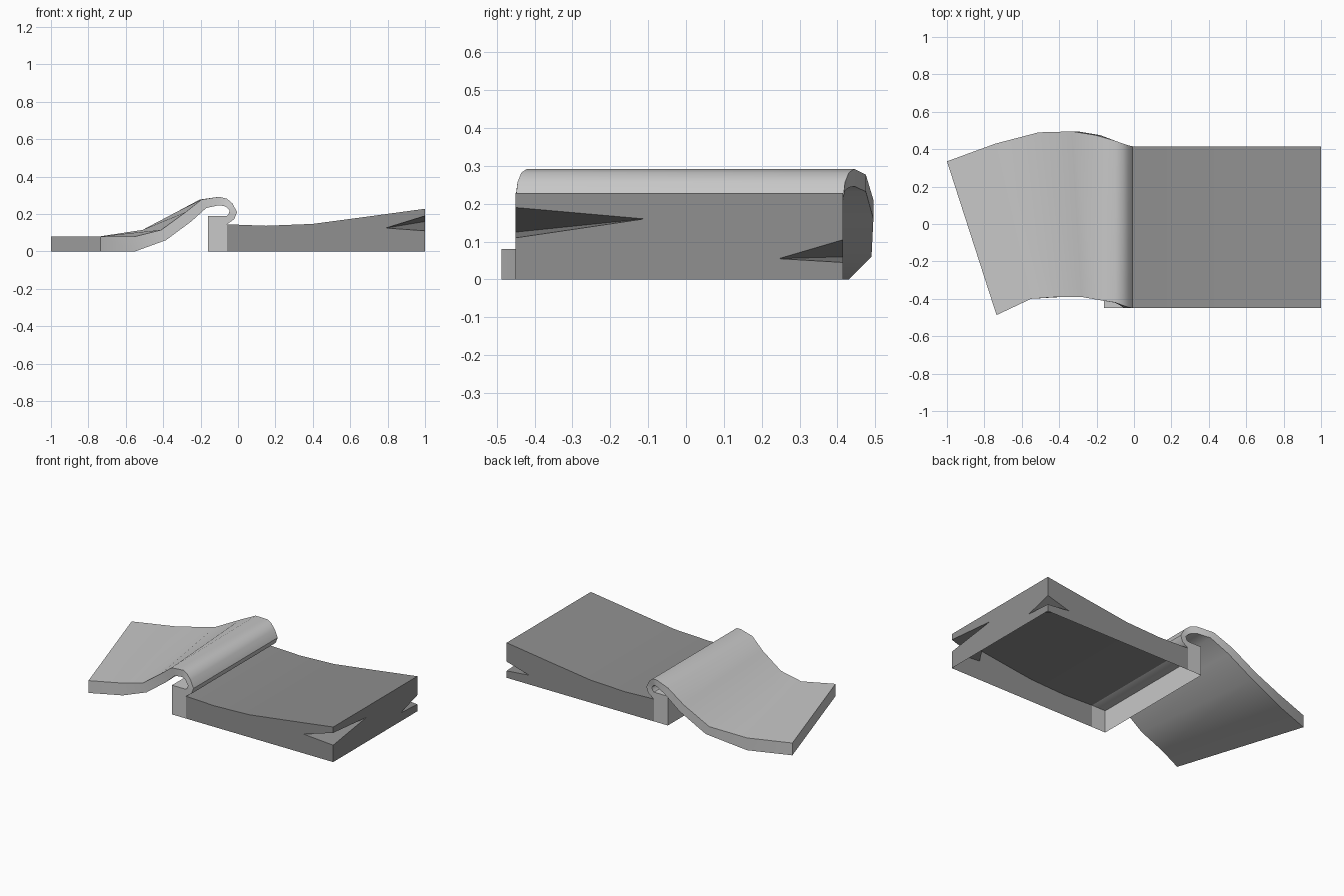
import bpy, bmesh, math

if "Cube" in bpy.data.objects:
    bpy.data.objects.remove(bpy.data.objects["Cube"])

Y0, Y1 = -0.45, 0.415      # front and back of the base


def material(name, value):
    m = bpy.data.materials.new(name)
    m.diffuse_color = (value, value, value, 1)
    m.use_nodes = True
    m.node_tree.nodes["Principled BSDF"].inputs["Base Color"].default_value = m.diffuse_color
    return m


light_grey = material("light grey", 0.58)
mid_grey = material("mid grey", 0.28)


def build(name, polygons, mat, angle):
    """Make an object from polygons given as corner points, welding shared corners."""
    bm = bmesh.new()
    for poly in polygons:
        bm.faces.new([bm.verts.new(p) for p in poly])
    bmesh.ops.remove_doubles(bm, verts=bm.verts, dist=0.0005)
    bmesh.ops.recalc_face_normals(bm, faces=bm.faces)
    mesh = bpy.data.meshes.new(name)
    bm.to_mesh(mesh)
    bm.free()
    mesh.materials.append(mat)
    ob = bpy.data.objects.new(name, mesh)
    bpy.context.collection.objects.link(ob)
    bpy.ops.object.select_all(action='DESELECT')
    ob.select_set(True)
    bpy.context.view_layer.objects.active = ob
    bpy.ops.object.shade_smooth_by_angle(angle=math.radians(angle))
    return ob


# Base: open-bottomed shell with a sagging top and a wedge notch in two corners
top = [(-0.06, 0.145), (0.15, 0.137), (0.4, 0.147), (0.7, 0.187), (1, 0.228)]
# y: (low z, high z, tip on the long side, tip on the end)
notches = {
    Y0: (0.11, 0.19, (0.79, Y0, 0.125), (1, -0.11, 0.16)),
    Y1: (0.045, 0.105, (0.84, Y1, 0.06), (1, 0.245, 0.055)),
}
polys = []
end_wall = []
for y, (lo, hi, side_tip, end_tip) in notches.items():
    low, high = (1, y, lo), (1, y, hi)
    polys.append([(-0.06, y, 0), (1, y, 0), low, side_tip, high]
                 + [(x, y, z) for x, z in reversed(top)])
    polys += [[low, side_tip, end_tip], [high, side_tip, end_tip]]
    column = [(1, y, 0), low, end_tip, high, (1, y, top[-1][1])]
    end_wall += column[::-1] if y == Y0 else column
polys.append(end_wall)
for (xa, za), (xb, zb) in zip(top, top[1:]):
    polys.append([(xa, Y0, za), (xb, Y0, zb), (xb, Y1, zb), (xa, Y1, za)])
build("base", polys, mid_grey, 30)

# Hinge block: walls under the start of the curled sheet
XA, XB, H = -0.16, -0.06, 0.145
polys = [[(XA, y, 0), (XB, y, 0), (XB, y, H), (XA, y, H)] for y in (Y0, Y1)]
polys.append([(XA, Y0, 0), (XA, Y1, 0), (XA, Y1, H), (XA, Y0, H)])
build("hinge_block", polys, light_grey, 30)

# Curled sheet: rows of outer x, outer z, inner x, inner z, front y, back y,
# and how far the back end slides in x
rows = [
    (-0.16, 0.145, -0.16, 0.19, Y0, Y1, 0),
    (-0.06, 0.145, -0.06, 0.19, Y0, Y1, 0),
    (-0.02, 0.172, -0.05, 0.20, Y0, Y1, 0),
    (-0.005, 0.21, -0.045, 0.218, Y0, Y1, 0),
    (-0.03, 0.257, -0.06, 0.235, -0.445, 0.42, 0),
    (-0.06, 0.282, -0.075, 0.243, -0.435, 0.43, 0),
    (-0.10, 0.292, -0.105, 0.246, -0.42, 0.445, 0),
    (-0.195, 0.277, -0.17, 0.232, -0.405, 0.475, -0.01),
    (-0.28, 0.21, -0.25, 0.16, -0.39, 0.495, -0.05),
    (-0.41, 0.115, -0.385, 0.06, -0.39, 0.49, -0.10),
    (-0.55, 0.08, -0.55, 0.0, -0.40, 0.43, -0.19),
    (-0.735, 0.08, -0.735, 0.0, -0.487, 0.335, -0.265),
]
rings = [[(xo, yf, zo), (xo + s, yb, zo), (xi + s, yb, zi), (xi, yf, zi)]
         for xo, zo, xi, zi, yf, yb, s in rows]
polys = [rings[0], rings[-1]]
for a, b in zip(rings, rings[1:]):
    for i in range(4):
        j = (i + 1) % 4
        polys.append([a[i], a[j], b[j], b[i]])
build("curled_sheet", polys, light_grey, 45)
